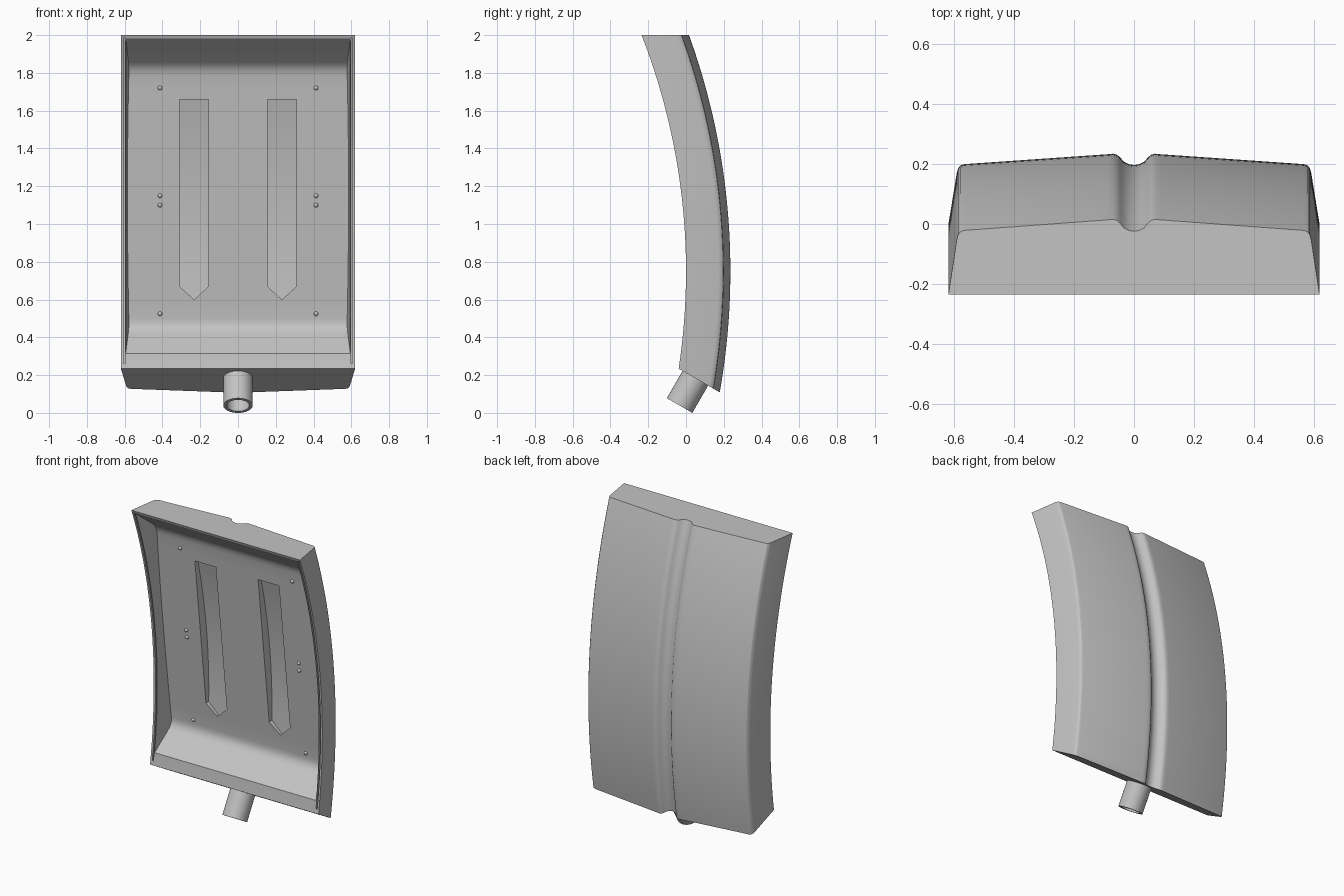
import bpy, bmesh, math
from mathutils import Vector

if "Cube" in bpy.data.objects:
    bpy.data.objects.remove(bpy.data.objects["Cube"])

grey = bpy.data.materials.new("plain grey")
grey.use_nodes = True
COLOUR = (0.55, 0.55, 0.55, 1)
grey.diffuse_color = COLOUR
grey.node_tree.nodes["Principled BSDF"].inputs["Base Color"].default_value = COLOUR

R, Z0 = 3.44, 0.75          # bend radius of the front rim and height of its apex


def bend_y(z, depth=0.0):
    """y on the bent surface lying `depth` behind the front rim."""
    r = R + depth
    return math.sqrt(r * r - (z - Z0) ** 2) - R


def make_object(name, bm):
    bmesh.ops.recalc_face_normals(bm, faces=bm.faces[:])
    mesh = bpy.data.meshes.new(name)
    bm.to_mesh(mesh)
    bm.free()
    mesh.materials.append(grey)
    ob = bpy.data.objects.new(name, mesh)
    bpy.context.collection.objects.link(ob)
    return ob


def loft(sections):
    """Closed solid through a row of equal-length loops."""
    bm = bmesh.new()
    rings = [[bm.verts.new(p) for p in s] for s in sections]
    n = len(rings[0])
    for a, b in zip(rings, rings[1:]):
        for i in range(n):
            j = (i + 1) % n
            bm.faces.new((a[i], a[j], b[j], b[i]))
    bm.faces.new(rings[0])
    bm.faces.new(rings[-1])
    return bm


def steps(a, b, n):
    return [a + (b - a) * i / n for i in range(n + 1)]


def smooth(ob):
    bpy.ops.object.select_all(action='DESELECT')
    ob.select_set(True)
    bpy.context.view_layer.objects.active = ob
    bpy.ops.object.shade_smooth_by_angle(angle=math.radians(28))


def cut(ob, bm):
    """Subtract a solid and remove the cutter again."""
    cutter = make_object("cutter", bm)
    cutter.hide_render = True
    mod = ob.modifiers.new("cut", 'BOOLEAN')
    mod.operation, mod.solver, mod.object = 'DIFFERENCE', 'EXACT', cutter
    bpy.context.view_layer.objects.active = ob
    bpy.ops.object.modifier_apply(modifier=mod.name)
    bpy.data.objects.remove(cutter)


# Shell: half cross-section (x, depth) mirrored and swept along the bend
half = [(0.62, 0), (0.592, 0.172), (0.588, 0.186), (0.581, 0.195), (0.568, 0.2),
        (0.09, 0.233), (0.07, 0.235), (0.056, 0.231), (0.046, 0.222),
        (0.034, 0.208), (0.018, 0.2), (0, 0.197)]
section = half + [(-x, d) for x, d in reversed(half[:-1])]
shell_bm = loft([[(x, (R + d) * math.cos(a) - R, Z0 + (R + d) * math.sin(a))
                  for x, d in section] for a in steps(-0.24, 0.4, 48)])

# Trim to the level top and the slanted bottom
for point, normal in (((0, 0, 2), (0, 0, 1)),
                      ((0, -0.04, 0.235), (0, -0.5, -0.866))):
    geom = shell_bm.verts[:] + shell_bm.edges[:] + shell_bm.faces[:]
    bmesh.ops.bisect_plane(shell_bm, geom=geom, plane_co=point, plane_no=normal,
                           clear_outer=True)
    rim = [e for e in shell_bm.edges if e.is_boundary]
    bmesh.ops.holes_fill(shell_bm, edges=rim, sides=0)
shell = make_object("curved_shell", shell_bm)


# Cavity: flat floor with sloping ends, walls tapering with depth
def floor_y(z):
    return 0.13 - 0.1176 * (z - 0.46)


profile = [(0.30, -0.045), (0.315, -0.028), (0.42, 0.092), (0.435, 0.108),
           (0.455, 0.12), (0.475, 0.1255)]
profile += [(z, floor_y(z)) for z in steps(0.5, 1.78, 16)]
profile += [(1.80, -0.030), (1.82, -0.037), (1.84, -0.050), (1.857, -0.068),
            (1.985, -0.233), (1.99, -0.242)]
loops = []
for z, y in profile:
    front = bend_y(z)
    w = 0.594 - 0.12 * max(0, y - front)
    front = min(front, y - 0.002)
    loops.append([(-w, y, z), (w, y, z), (0.594, front, z), (0.594, -0.6, z),
                  (-0.594, -0.6, z), (-0.594, front, z)])
cut(shell, loft(loops))

for side in (-1, 1):
    # Pointed slots with a curved bed
    slot = []
    for z in [0.6] + steps(0.67, 1.66, 16):
        h = 0.077 if z > 0.6 else 0.0006
        x, bed = 0.2325 * side, bend_y(z, 0.135)
        slot.append([(x - h, -0.2, z), (x + h, -0.2, z), (x + h, bed, z), (x - h, bed, z)])
    cut(shell, loft(slot))
    # Narrow groove along each side rim
    cut(shell, loft([[(side * x, bend_y(z, d), z) for x, d in
                      ((0.598, -0.05), (0.607, -0.05), (0.607, 0.03), (0.598, 0.03))]
                     for z in steps(0.262, 1.985, 30)]))
smooth(shell)

# Small rivet heads on the floor
for side, name in ((-1, "right"), (1, "left")):
    for i, z in enumerate((1.72, 1.15, 1.10, 0.525)):
        bm = bmesh.new()
        bmesh.ops.create_uvsphere(bm, u_segments=16, v_segments=10, radius=0.012)
        bmesh.ops.translate(bm, verts=bm.verts, vec=(0.413 * side, floor_y(z), z))
        smooth(make_object(f"{name}_rivet_{i + 1}", bm))

# Hollow pipe stub below, square to the slanted bottom
end, axis = Vector((0, -0.034, 0.039)), Vector((0, 0.5, 0.866))
across = Vector((0, 0.866, -0.5))
rings = []
for r, t in ((0.078, 0.22), (0.078, 0), (0.06, 0), (0.06, 0.13)):
    rings.append([end + axis * t + r * (Vector((math.cos(a), 0, 0)) + across * math.sin(a))
                  for a in steps(0, math.tau, 32)[:-1]])
smooth(make_object("pipe_stub", loft(rings)))
